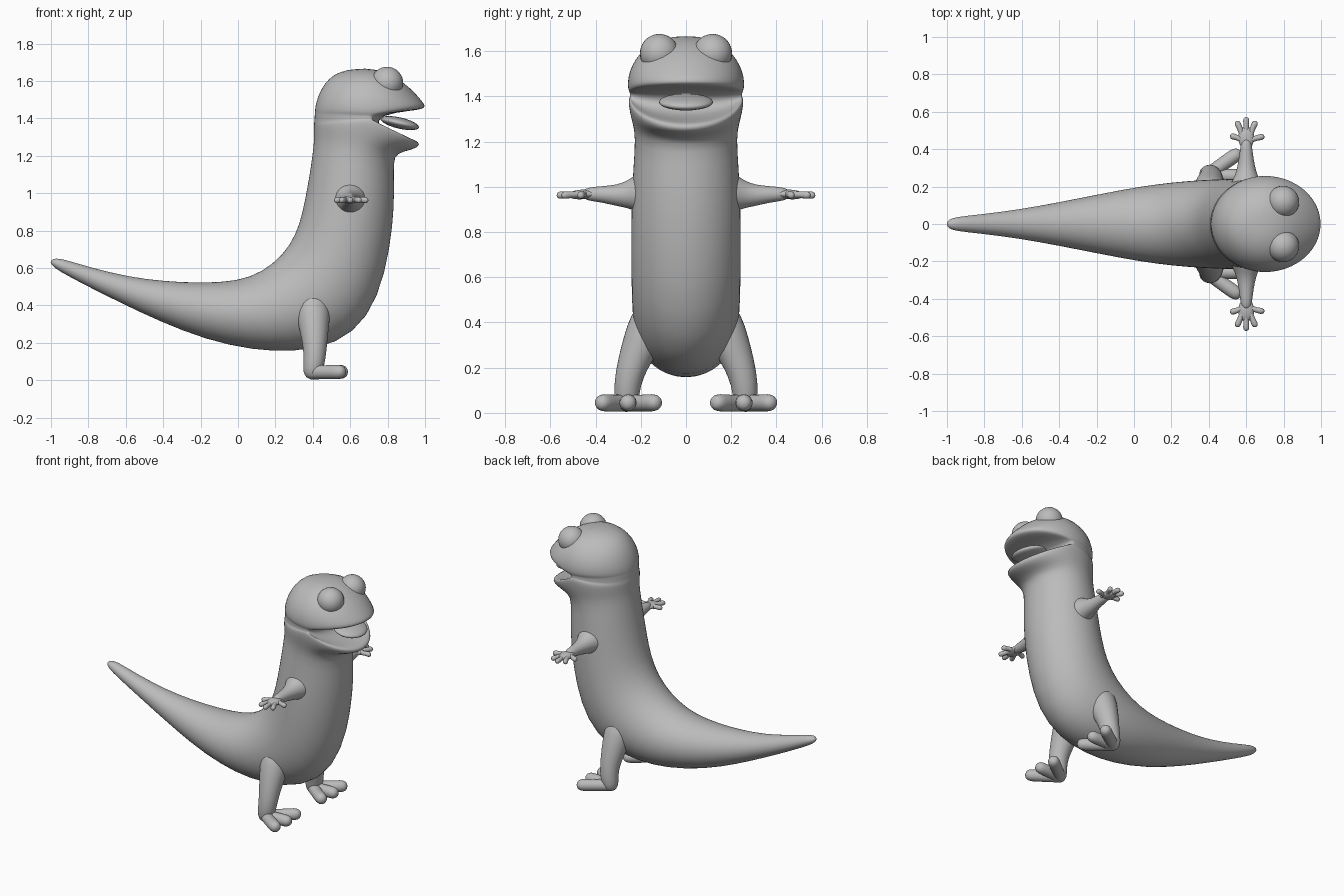
import bpy, bmesh, math
from mathutils import Vector, Matrix

skin = bpy.data.materials.new("grey_skin")
skin.diffuse_color = (0.5, 0.5, 0.5, 1)


def finish(name, bm, subdiv=1):
    bmesh.ops.recalc_face_normals(bm, faces=bm.faces)
    me = bpy.data.meshes.new(name)
    bm.to_mesh(me)
    bm.free()
    for p in me.polygons:
        p.use_smooth = True
    me.materials.append(skin)
    ob = bpy.data.objects.new(name, me)
    bpy.context.collection.objects.link(ob)
    if subdiv:
        mod = ob.modifiers.new("smooth", "SUBSURF")
        mod.levels = mod.render_levels = subdiv
    return ob


def loft(bm, rings, start, end):
    """Skin closed rings of points and fan both ends to a tip point."""
    rows = [[bm.verts.new(p) for p in r] for r in rings]
    n = len(rows[0])
    for a, b in zip(rows, rows[1:]):
        for i in range(n):
            j = (i + 1) % n
            bm.faces.new((a[i], a[j], b[j], b[i]))
    for row, tip in ((rows[0], start), (rows[-1], end)):
        v = bm.verts.new(tip)
        for i in range(n):
            bm.faces.new((row[i], row[(i + 1) % n], v))


def section(back, mid, front, hw, n=32):
    """Oval section: two half ellipses that meet at the side points."""
    pts = []
    for i in range(n):
        t = 2 * math.pi * i / n
        c = math.cos(t)
        e = front if c > 0 else back
        pts.append((mid[0] + abs(c) * (e[0] - mid[0]), hw * math.sin(t),
                    mid[1] + abs(c) * (e[1] - mid[1])))
    return pts


def tube(bm, path, n=12, flat=1.0):
    """Round limb along (x, y, z, radius) points with rounded ends."""
    P = [Vector(p[:3]) for p in path]
    R = [p[3] for p in path]
    d0, d1 = (P[1] - P[0]).normalized(), (P[-1] - P[-2]).normalized()
    r0, r1 = R[0], R[-1]
    P = [P[0] - d0 * r0 * 0.7] + P + [P[-1] + d1 * r1 * 0.7]
    R = [r0 * 0.72] + R + [r1 * 0.72]
    rings = []
    for i, (p, r) in enumerate(zip(P, R)):
        d = (P[min(i + 1, len(P) - 1)] - P[max(i - 1, 0)]).normalized()
        ref = Vector((1, 0, 0)) if abs(d.z) > 0.7 else Vector((0, 0, 1))
        u = d.cross(ref).normalized()
        v = u.cross(d)
        rings.append([p + r * (math.cos(a) * u + flat * math.sin(a) * v)
                      for a in (2 * math.pi * k / n for k in range(n))])
    loft(bm, rings, P[0] - d0 * r0 * 0.3, P[-1] + d1 * r1 * 0.3)


# Tail and trunk: upper/back point, lower/belly point, half width
trunk = [
    ((-0.995, 0.648), (-0.99, 0.61), 0.022),
    ((-0.955, 0.656), (-0.96, 0.585), 0.038),
    ((-0.80, 0.605), (-0.82, 0.51), 0.052),
    ((-0.58, 0.552), (-0.62, 0.41), 0.080),
    ((-0.40, 0.53), (-0.42, 0.315), 0.115),
    ((-0.20, 0.52), (-0.17, 0.215), 0.160),
    ((0.00, 0.53), (0.08, 0.16), 0.203),
    ((0.13, 0.58), (0.30, 0.15), 0.225),
    ((0.24, 0.67), (0.53, 0.19), 0.238),
    ((0.31, 0.78), (0.70, 0.33), 0.242),
    ((0.345, 0.90), (0.79, 0.57), 0.244),
    ((0.37, 1.03), (0.83, 0.83), 0.242),
    ((0.39, 1.15), (0.838, 1.02), 0.234),
]
# Neck, lower jaw, mouth pocket, upper jaw, skull: back, side, front, half width
head = [
    ((0.403, 1.25), (0.63, 1.22), (0.83, 1.17), 0.224),
    ((0.405, 1.29), (0.66, 1.28), (0.85, 1.215), 0.236),
    ((0.405, 1.33), (0.68, 1.335), (0.93, 1.232), 0.250),
    ((0.405, 1.36), (0.69, 1.38), (0.968, 1.248), 0.256),
    ((0.405, 1.37), (0.70, 1.395), (0.972, 1.274), 0.254),
    ((0.406, 1.38), (0.705, 1.40), (0.93, 1.288), 0.250),
    ((0.407, 1.39), (0.705, 1.405), (0.80, 1.31), 0.250),
    ((0.408, 1.40), (0.705, 1.41), (0.74, 1.36), 0.250),
    ((0.408, 1.415), (0.705, 1.415), (0.76, 1.42), 0.250),
    ((0.41, 1.43), (0.705, 1.42), (0.93, 1.442), 0.252),
    ((0.41, 1.44), (0.70, 1.43), (0.99, 1.450), 0.257),
    ((0.412, 1.46), (0.70, 1.45), (1.005, 1.466), 0.259),
    ((0.418, 1.49), (0.70, 1.485), (0.985, 1.492), 0.257),
    ((0.435, 1.54), (0.70, 1.535), (0.945, 1.54), 0.242),
    ((0.465, 1.59), (0.70, 1.59), (0.89, 1.588), 0.207),
    ((0.51, 1.635), (0.69, 1.637), (0.83, 1.63), 0.152),
    ((0.58, 1.66), (0.69, 1.662), (0.76, 1.657), 0.080),
]
rings = [section(a, ((a[0] + b[0]) / 2, (a[1] + b[1]) / 2), b, w)
         for a, b, w in trunk]
rings += [section(*s) for s in head]
bm = bmesh.new()
loft(bm, rings, (-1.003, 0, 0.63), (0.68, 0, 1.667))
finish("body", bm)

# Tongue, tilted down toward its tip
bm = bmesh.new()
bmesh.ops.create_uvsphere(bm, u_segments=24, v_segments=14, radius=1,
                          matrix=Matrix.Translation((0.865, 0, 1.375))
                          @ Matrix.Rotation(math.radians(13), 4, 'Y')
                          @ Matrix.Diagonal((0.105, 0.12, 0.03, 1)))
finish("tongue", bm, 0)

for side, s in (("left", 1), ("right", -1)):
    # Eye
    bm = bmesh.new()
    bmesh.ops.create_uvsphere(bm, u_segments=28, v_segments=18, radius=0.086,
                              matrix=Matrix.Translation((0.797, s * 0.118, 1.59)))
    finish(side + "_eye", bm, 0)

    # Arm flaring into the shoulder
    bm = bmesh.new()
    tube(bm, [(0.6, s * y, z, r) for y, z, r in (
        (0.17, 0.97, 0.10), (0.22, 0.97, 0.085), (0.255, 0.965, 0.062),
        (0.31, 0.962, 0.047), (0.37, 0.967, 0.037), (0.43, 0.968, 0.030))], 16)
    finish(side + "_arm", bm)

    # Hand: flat palm with five fingers
    bm = bmesh.new()
    tube(bm, [(0.6, s * 0.415, 0.968, 0.032), (0.6, s * 0.45, 0.967, 0.046),
              (0.6, s * 0.48, 0.965, 0.044)], flat=0.5)
    for x, y in ((0.53, 0.468), (0.555, 0.535), (0.60, 0.555),
                 (0.645, 0.535), (0.68, 0.465)):
        tube(bm, [(0.6 + (x - 0.6) * 0.3, s * 0.45, 0.966, 0.017),
                  (0.6 + (x - 0.6) * 0.7, s * (0.45 + (y - 0.45) * 0.65), 0.966, 0.014),
                  (x, s * y, 0.963, 0.019)], 10)
    finish(side + "_hand", bm)

    # Leg
    bm = bmesh.new()
    tube(bm, [(0.40, s * 0.155, 0.40, 0.10), (0.405, s * 0.20, 0.30, 0.085),
              (0.41, s * 0.235, 0.22, 0.070), (0.412, s * 0.26, 0.13, 0.060),
              (0.40, s * 0.263, 0.055, 0.056)], 16)
    finish(side + "_leg", bm)

    # Foot: three round-tipped toes
    bm = bmesh.new()
    for x, y in ((0.54, 0.366), (0.55, 0.256), (0.54, 0.144)):
        tube(bm, [(0.395, s * 0.26, 0.043, 0.042),
                  (0.47, s * (0.26 + (y - 0.26) * 0.55), 0.043, 0.036),
                  (x, s * y, 0.045, 0.042)], 14)
    finish(side + "_foot", bm)
